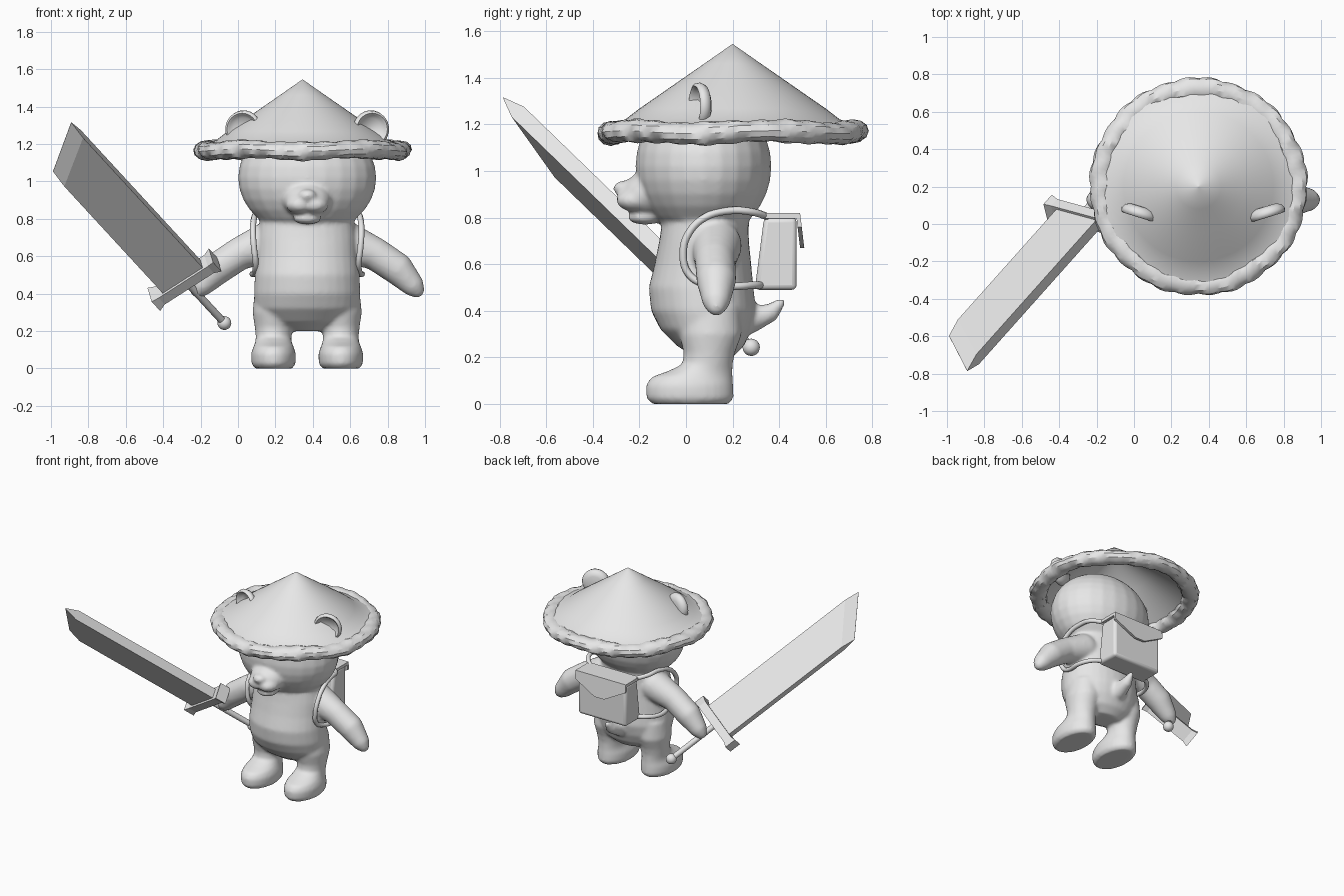
import bpy, bmesh, math
from mathutils import Vector, Matrix

if "Cube" in bpy.data.objects:
    bpy.data.objects.remove(bpy.data.objects["Cube"])

grey = bpy.data.materials.new("plain_grey")
grey.use_nodes = True
grey.diffuse_color = (0.8, 0.8, 0.8, 1)
grey.node_tree.nodes["Principled BSDF"].inputs["Base Color"].default_value = (0.8, 0.8, 0.8, 1)

MID = 0.37          # bear's plane of symmetry
TAU = math.tau


def skin(bm, rings, cap=True, loop=False):
    """Join equal rings of points with quads."""
    rows = [[bm.verts.new(p) for p in ring] for ring in rings]
    n = len(rows[0])
    pairs = list(zip(rows, rows[1:])) + ([(rows[-1], rows[0])] if loop else [])
    for a, b in pairs:
        for i in range(n):
            k = (i + 1) % n
            bm.faces.new((a[i], a[k], b[k], b[i]))
    if cap:
        bm.faces.new(rows[0][::-1])
        bm.faces.new(rows[-1])


def column(bm, x, rows, n=32):
    """Upright loft: rows of (z, half width, front y, back y)."""
    skin(bm, [[(x + w * math.cos(TAU * i / n),
                (f + b) / 2 + (b - f) / 2 * math.sin(TAU * i / n), z)
               for i in range(n)] for z, w, f, b in rows])


def ball(bm, centre, size):
    m = Matrix.Translation(centre) @ Matrix.Diagonal((*size, 1))
    bmesh.ops.create_uvsphere(bm, u_segments=24, v_segments=16, radius=1, matrix=m)


def limb(bm, stations, steps=8):
    """Chain of balls between stations of (x, y, z, radius)."""
    for a, b in zip(stations, stations[1:]):
        for s in range(steps + 1):
            *c, r = Vector(a).lerp(Vector(b), s / steps)
            ball(bm, c, (r, r, r))


def finish(name, bm, angle=35):
    bmesh.ops.recalc_face_normals(bm, faces=bm.faces)
    me = bpy.data.meshes.new(name)
    bm.to_mesh(me)
    bm.free()
    me.materials.append(grey)
    ob = bpy.data.objects.new(name, me)
    bpy.context.collection.objects.link(ob)
    bpy.ops.object.select_all(action='DESELECT')
    ob.select_set(True)
    bpy.context.view_layer.objects.active = ob
    bpy.ops.object.shade_smooth_by_angle(angle=math.radians(angle))
    return ob


# Bear body: overlapping lofts and balls fused into one soft skin
bm = bmesh.new()
column(bm, MID, [(0.2, 0.12, 0.04, 0.2), (0.25, 0.22, -0.04, 0.25), (0.32, 0.275, -0.11, 0.28),
                 (0.4, 0.285, -0.15, 0.3), (0.5, 0.28, -0.16, 0.29), (0.6, 0.27, -0.135, 0.28),
                 (0.7, 0.265, -0.115, 0.27), (0.8, 0.25, -0.1, 0.27), (0.88, 0.2, -0.05, 0.25)])
ball(bm, (MID, 0.075, 1.02), (0.37, 0.292, 0.31))
for side in (-1, 1):
    column(bm, MID + side * 0.18, [
        (0, 0.1, -0.145, 0.185), (0.025, 0.118, -0.17, 0.205), (0.08, 0.12, -0.172, 0.203),
        (0.115, 0.108, -0.15, 0.2), (0.14, 0.098, -0.08, 0.2), (0.17, 0.095, -0.015, 0.2),
        (0.22, 0.1, -0.01, 0.21), (0.3, 0.112, -0.03, 0.24), (0.42, 0.1, -0.02, 0.23)])
    limb(bm, [(MID + side * x, y, z, r) for x, y, z, r in (
        (0.2, 0.13, 0.68, 0.11), (0.36, 0.125, 0.615, 0.088), (0.48, 0.13, 0.535, 0.086),
        (0.56, 0.13, 0.45, 0.062), (0.585, 0.13, 0.42, 0.042))])
    ball(bm, (MID + side * 0.04, -0.215, 0.875), (0.075, 0.085, 0.05))
# Muzzle, nose, chin and tail
ball(bm, (MID, -0.16, 0.9), (0.13, 0.12, 0.095))
ball(bm, (MID, -0.265, 0.925), (0.05, 0.048, 0.034))
ball(bm, (MID, -0.175, 0.8), (0.075, 0.075, 0.03))
limb(bm, [(MID, 0.27, 0.36, 0.06), (MID, 0.36, 0.39, 0.04), (MID, 0.41, 0.437, 0.018)])
body = finish("bear_body", bm)
fuse = body.modifiers.new("fuse", 'REMESH')
fuse.mode = 'VOXEL'
fuse.voxel_size = 0.012
fuse.use_smooth_shade = True
soft = body.modifiers.new("soften", 'SMOOTH')
soft.factor = 0.5
soft.iterations = 6

# Ears: shallow cups turned slightly outward
for side, label in ((-1, "right"), (1, "left")):
    bm = bmesh.new()
    cup = [(0.002, 0.035), (0.06, 0.034), (0.088, 0.022), (0.1, 0), (0.096, -0.02),
           (0.085, -0.025), (0.075, -0.015), (0.06, 0.008), (0.002, 0.016)]
    skin(bm, [[(r * math.cos(TAU * i / 32), y, r * math.sin(TAU * i / 32))
               for i in range(32)] for r, y in cup])
    bm.transform(Matrix.Translation((MID + side * 0.34, 0.06, 1.28)) @
                 Matrix.Rotation(side * 0.3, 4, 'Z'))
    finish(label + "_ear", bm, 60)

# Hat: hollow cone
HAT = Vector((0.345, 0.2, 0))
bm = bmesh.new()
profile = [(0.001, 1.545), (0.12, 1.462), (0.25, 1.372), (0.4, 1.268), (0.46, 1.222), (0.53, 1.2),
           (0.53, 1.13), (0.47, 1.17), (0.25, 1.335), (0.001, 1.51)]
skin(bm, [[HAT + Vector((r * math.cos(TAU * i / 64), r * math.sin(TAU * i / 64), z))
           for i in range(64)] for r, z in profile])
finish("hat_cone", bm, 50)

# Hat brim: lumpy braided ring
bm = bmesh.new()
rings = []
for i in range(140):
    a = TAU * i / 140
    ring = []
    for j in range(12):
        b = TAU * j / 12
        lump = 0.86 + 0.16 * abs(math.sin(14 * a + b)) + 0.06 * math.sin(9 * a + 2 * b)
        r = 0.523 + 0.061 * lump * math.cos(b)
        z = 1.167 + 0.05 * lump * math.sin(b) + 0.006 * math.sin(5 * a)
        ring.append(HAT + Vector((r * math.cos(a), r * math.sin(a), z)))
    rings.append(ring)
skin(bm, rings, cap=False, loop=True)
finish("hat_brim", bm, 30)

# Backpack
bm = bmesh.new()
bmesh.ops.create_cube(bm, size=1, matrix=Matrix.Translation((MID, 0.385, 0.645)) @
                      Matrix.Diagonal((0.4, 0.18, 0.31, 1)))
for v in bm.verts:
    if v.co.z > 0.7 and v.co.y < 0.38:
        v.co.y += 0.04
bag = finish("backpack", bm)
bevel = bag.modifiers.new("round", 'BEVEL')
bevel.width = 0.02
bevel.segments = 3

# Backpack flap: lid and pointed front
bm = bmesh.new()
bmesh.ops.create_cube(bm, size=1, matrix=Matrix.Translation((MID, 0.41, 0.808)) @
                      Matrix.Diagonal((0.42, 0.16, 0.022, 1)))
outline = [(-0.21, 0.818), (0.21, 0.818), (0.21, 0.76), (0.04, 0.67), (-0.04, 0.67), (-0.21, 0.76)]
skin(bm, [[(MID + x, y + 0.12 * (0.818 - z), z) for x, z in outline] for y in (0.472, 0.49)])
finish("backpack_flap", bm)

# Shoulder straps
for side, label in ((-1, "right"), (1, "left")):
    path = [(0.17, 0.36, 0.8), (0.25, 0.28, 0.825), (0.27, 0.19, 0.83), (0.285, 0.08, 0.8),
            (0.29, 0.01, 0.73), (0.285, -0.012, 0.65), (0.275, 0.01, 0.56), (0.28, 0.08, 0.515),
            (0.29, 0.2, 0.505), (0.24, 0.29, 0.51), (0.17, 0.33, 0.51)]
    cu = bpy.data.curves.new(label + "_strap", 'CURVE')
    cu.dimensions = '3D'
    cu.bevel_depth = 0.016
    cu.bevel_resolution = 2
    cu.resolution_u = 5
    sp = cu.splines.new('BEZIER')
    sp.bezier_points.add(len(path) - 1)
    for p, (x, y, z) in zip(sp.bezier_points, path):
        p.co = (MID + side * x, y, z)
        p.handle_left_type = p.handle_right_type = 'AUTO'
    cu.materials.append(grey)
    bpy.context.collection.objects.link(bpy.data.objects.new(label + "_strap", cu))

# Sword frame: local x across the blade, y through it, z toward the tip
tip = -Vector((0.54, 0.605, -0.586)).normalized()
across = Vector((0.78, -0.26, 0.56))
across = (across - across.dot(tip) * tip).normalized()
through = tip.cross(across)
FRAME = Matrix.Translation((-0.305, 0.02, 0.495)) @ Matrix(
    (across, through, tip)).transposed().to_4x4()

# Blade: flat slab ending in a slanted wedge
bm = bmesh.new()
W, T = 0.13, 0.035
skin(bm, [[(-W, -T, -0.02), (W, -T, -0.02), (W, T, -0.02), (-W, T, -0.02)],
          [(-W, -T, 0.97), (W, -T, 1.18), (W, T, 1.18), (-W, T, 0.97)],
          [(-W, -0.001, 1.07), (W, -0.001, 1.285), (W, 0.001, 1.285), (-W, 0.001, 1.07)]])
bm.transform(FRAME)
finish("sword_blade", bm, 10)

# Guard: bar with flared ends
bm = bmesh.new()
skin(bm, [[(x, -t, -0.035 - h), (x, t, -0.035 - h), (x, t, -0.035 + h), (x, -t, -0.035 + h)]
          for x, t, h in ((-0.2, 0.06, 0.042), (-0.16, 0.05, 0.03),
                          (0.16, 0.05, 0.03), (0.2, 0.06, 0.042))])
bm.transform(FRAME)
finish("sword_guard", bm, 10)

# Grip and pommel
bm = bmesh.new()
skin(bm, [[(0.02 * math.cos(TAU * i / 16), 0.02 * math.sin(TAU * i / 16), z)
           for i in range(16)] for z in (-0.42, -0.04)])
ball(bm, (0, 0, -0.43), (0.037, 0.037, 0.037))
bm.transform(FRAME)
finish("sword_grip", bm)
